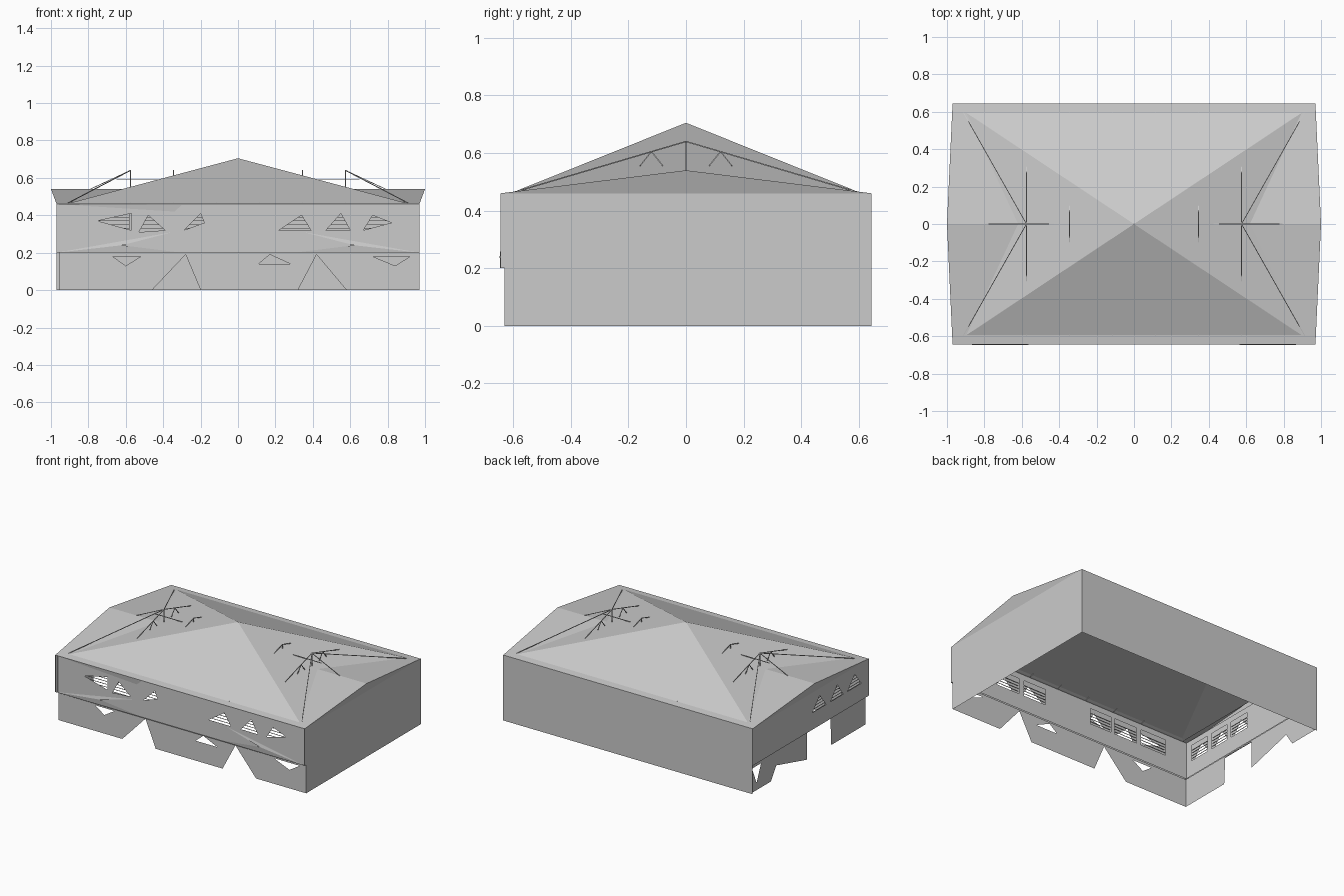
import bpy, bmesh
from mathutils import Vector
from mathutils.geometry import tessellate_polygon

cube = bpy.data.objects.get("Cube")
if cube:
    bpy.data.objects.remove(cube)

GREY = (0.6, 0.6, 0.6, 1)
grey = bpy.data.materials.new("plain_grey")
grey.use_nodes = True
grey.diffuse_color = GREY
grey.node_tree.nodes["Principled BSDF"].inputs["Base Color"].default_value = GREY


def finish(name, bm):
    mesh = bpy.data.meshes.new(name)
    bm.to_mesh(mesh)
    bm.free()
    mesh.materials.append(grey)
    obj = bpy.data.objects.new(name, mesh)
    bpy.context.collection.objects.link(obj)
    return obj


def sheet(name, faces, outward):
    """Flat faces given as corner lists, turned to face outward(centre)."""
    bm = bmesh.new()
    for corners in faces:
        f = bm.faces.new([bm.verts.new(c) for c in corners])
        f.normal_update()
        if f.normal.dot(Vector(outward(f.calc_center_median()))) < 0:
            f.normal_flip()
    bmesh.ops.remove_doubles(bm, verts=bm.verts, dist=0.0005)
    return finish(name, bm)


def panel(name, outline, holes, place, outward):
    """Wall sheet with holes; place maps (along, height) to 3D."""
    loops = [[Vector((u, v, 0)) for u, v in loop] for loop in [outline] + holes]
    pts = [p for loop in loops for p in loop]
    tris = [[place(pts[i].x, pts[i].y) for i in t] for t in tessellate_polygon(loops)]
    return sheet(name, tris, lambda c: outward)


def beams(name, pairs, thick=0.004):
    """Thin square bars between pairs of points."""
    bm = bmesh.new()
    for a, b in pairs:
        a, b = Vector(a), Vector(b)
        turn = (b - a).to_track_quat('Z', 'Y')
        made = bmesh.ops.create_cube(bm, size=1)["verts"]
        for v in made:
            size = Vector((v.co.x * thick, v.co.y * thick, v.co.z * (b - a).length))
            v.co = turn @ size + (a + b) / 2
    return finish(name, bm)


def rect(a, b, low, high):
    return [(a, low), (b, low), (b, high), (a, high)]


# Main dimensions
W, D, EAVE, SILL, RIDGE = 0.97, 0.645, 0.46, 0.2, 0.54
FRONT = -0.638
up = lambda c: (0, 0, 1)

# Plain back and left walls
sheet("back_wall", [[(-W, D, 0), (W, D, 0), (W, D, EAVE), (-W, D, EAVE)]], lambda c: (0, 1, 0))
panel("left_wall", [(-0.63, 0), (D, 0), (D, EAVE), (-D, EAVE), (-D, SILL), (-0.63, SILL)],
      [], lambda u, v: (W, u, v), (1, 0, 0))

# Upper front wall: triangular openings over an inner wall with square windows
front_spans = [(-0.78, -0.58), (-0.54, -0.36), (-0.33, -0.16),
               (0.21, 0.39), (0.43, 0.61), (0.66, 0.84)]
front_cuts = [[(-0.75, 0.37), (-0.57, 0.32), (-0.57, 0.41)],
              [(-0.53, 0.31), (-0.39, 0.32), (-0.48, 0.4)],
              [(-0.29, 0.32), (-0.18, 0.36), (-0.2, 0.41)],
              [(0.22, 0.32), (0.39, 0.32), (0.34, 0.4)],
              [(0.47, 0.32), (0.6, 0.32), (0.55, 0.41)],
              [(0.67, 0.32), (0.82, 0.36), (0.72, 0.4)]]
panel("front_upper_wall", rect(-W, W, SILL, EAVE), front_cuts,
      lambda u, v: (u, FRONT, v), (0, -1, 0))
panel("front_inner_wall", rect(-W, W, SILL, EAVE),
      [rect(a, b, 0.31, 0.42) for a, b in front_spans],
      lambda u, v: (u, FRONT + 0.018, v), (0, 1, 0))

# Upper right wall in the same two layers
side_spans = [(-0.57, -0.41), (-0.37, -0.22), (-0.18, -0.02)]
side_cuts = [[(a + 0.01, 0.32), (b, 0.32), ((a + b) / 2, 0.41)] for a, b in side_spans]
panel("right_upper_wall", rect(-D, D, SILL, EAVE), side_cuts,
      lambda u, v: (-W, u, v), (-1, 0, 0))
panel("right_inner_wall", rect(-D, D, SILL, EAVE),
      [rect(a, b, 0.31, 0.42) for a, b in side_spans],
      lambda u, v: (-W + 0.018, u, v), (1, 0, 0))

# Window slats
slat_heights = [0.33 + 0.02 * i for i in range(4)]
beams("front_slats", [((a, FRONT + 0.012, z), (b, FRONT + 0.012, z))
                      for a, b in front_spans for z in slat_heights], 0.003)
beams("right_slats", [((-W + 0.012, a, z), (-W + 0.012, b, z))
                      for a, b in side_spans for z in slat_heights], 0.003)

# Lower front wall with ragged gaps
panel("front_lower_wall",
      [(-0.955, 0), (-0.46, 0), (-0.28, 0.19), (-0.2, 0), (0.32, 0), (0.42, 0.19),
       (0.58, 0), (W, 0), (W, SILL), (-0.955, SILL)],
      [[(-0.67, 0.18), (-0.6, 0.13), (-0.52, 0.18)],
       [(0.11, 0.14), (0.28, 0.14), (0.17, 0.19)],
       [(0.72, 0.18), (0.84, 0.13), (0.92, 0.18)]],
      lambda u, v: (u, -0.628, v), (0, -1, 0))

# Lower right wall with ragged gaps
panel("right_lower_wall",
      [(-0.628, 0), (-0.25, 0), (-0.24, 0.19), (0.02, 0.19), (0.02, 0), (0.36, 0.09),
       (0.42, 0), (D, 0), (D, SILL), (-0.628, SILL)],
      [[(0.53, 0.17), (0.58, 0.05), (0.63, 0.17)]],
      lambda u, v: (-0.955, u, v), (-1, 0, 0))

# Narrow ledges under the upper walls
sheet("ledges", [
    [(-W, -D, SILL), (W, -D, SILL), (W, -0.628, SILL), (-W, -0.628, SILL)],
    [(-W, -D, SILL), (-W, D, SILL), (-0.955, D, SILL), (-0.955, -D, SILL)]],
    lambda c: (0, 0, -1))

# Bent cladding strips on the front
strips = []
for s in (-1, 1):
    strips += [[(s * W, -D, SILL), (s * 0.35, FRONT - 0.001, 0.31), (s * 0.62, -D - 0.002, 0.24)],
               [(s * W, -D, SILL), (s * 0.62, -D - 0.002, 0.24), (s * 0.3, FRONT - 0.001, SILL)]]
strips.append([(-W, -D, EAVE), (-0.34, FRONT - 0.002, 0.42), (-0.3, -D, 0.455)])
sheet("front_cladding", strips, lambda c: (0, -1, 0))

# Low gable roof with leaning end triangles
sheet("low_roof", [[(-W, s * D, EAVE), (W, s * D, EAVE), (1, 0, RIDGE), (-1, 0, RIDGE)]
                   for s in (-1, 1)], up)
sheet("gable_ends", [[(s * W, -D, EAVE), (s * W, D, EAVE), (s, 0, RIDGE)]
                     for s in (-1, 1)], lambda c: (c.x, 0, 0))

# Pyramid roof rising through the gable roof
base = [(-0.92, -0.61, EAVE), (0.92, -0.61, EAVE), (0.92, 0.61, EAVE), (-0.92, 0.61, EAVE)]
sheet("pyramid_roof", [[base[i], base[(i + 1) % 4], (0, 0, 0.705)] for i in range(4)], up)

# Roof trusses: rafters, king post and V struts
TOP = 0.64
truss = []
for x in (-0.575, -0.345, -0.115, 0.115, 0.345, 0.575):
    truss.append(((x, 0, 0.49), (x, 0, TOP)))
    for s in (-1, 1):
        truss.append(((x, 0, TOP), (x, s * 0.61, EAVE)))
        for shift in (-0.04, 0.04):
            truss.append(((x, s * 0.12, 0.605), (x, s * (0.12 + shift), 0.555)))
beams("roof_trusses", truss)

# Hip rafters and longitudinal ties at both ends
hips = []
for s in (-1, 1):
    peak = (s * 0.575, 0, TOP)
    hips += [(peak, (s * 0.92, -0.61, EAVE)), (peak, (s * 0.92, 0.61, EAVE)),
             (peak, (s * 0.8, 0, 0.535)), ((s * 0.345, 0, 0.59), (s * 0.65, 0, 0.59))]
beams("hip_rafters", hips)
